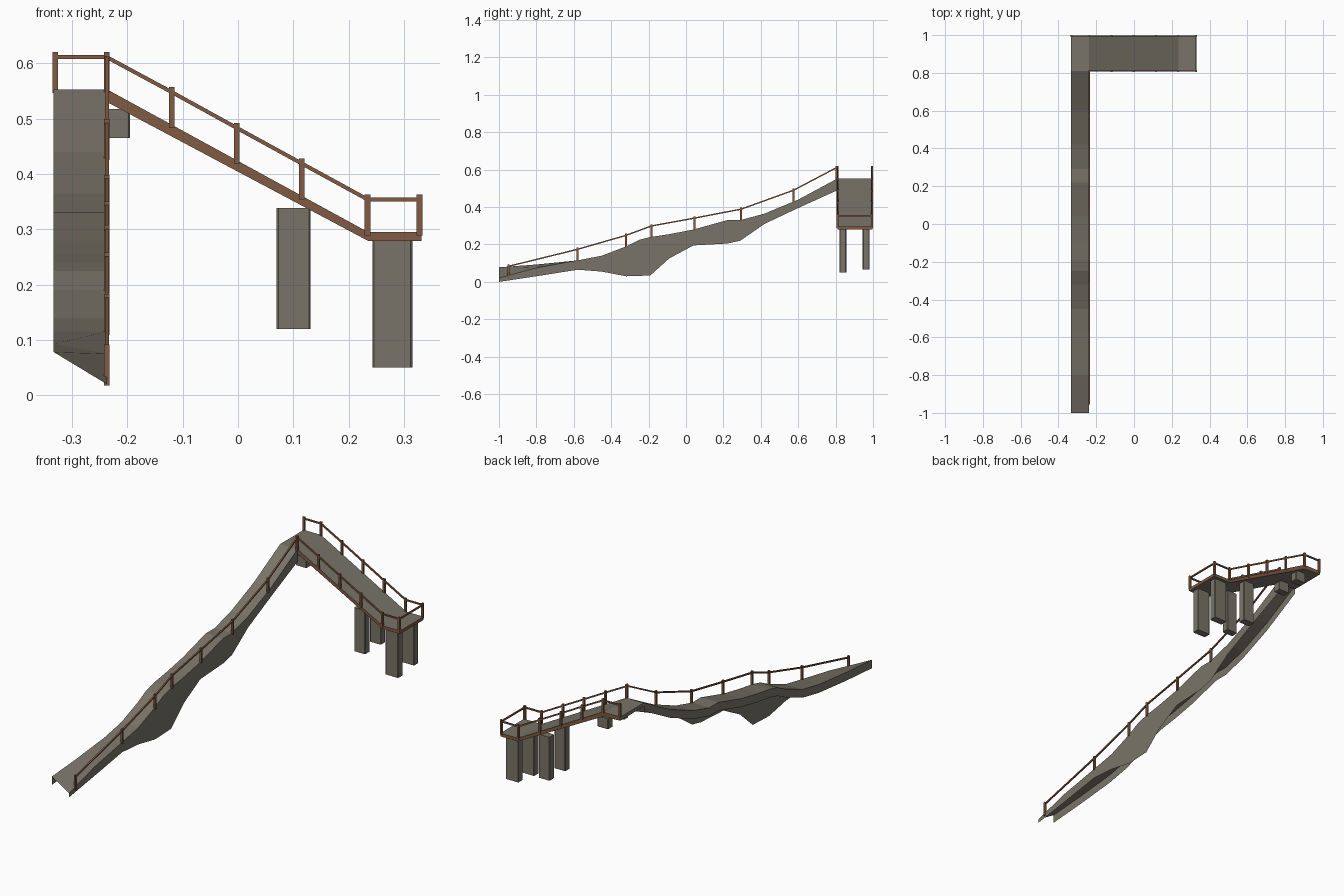
import bpy, bmesh
from mathutils import Vector

cube = bpy.data.objects.get("Cube")
if cube:
    bpy.data.objects.remove(cube, do_unlink=True)


def make_material(name, color):
    m = bpy.data.materials.new(name)
    m.use_nodes = True
    m.diffuse_color = color
    m.node_tree.nodes["Principled BSDF"].inputs["Base Color"].default_value = color
    return m


STONE = make_material("grey stone", (0.19, 0.175, 0.14, 1))
WOOD = make_material("brown wood", (0.22, 0.105, 0.056, 1))


def finish(name, bm, *materials):
    mesh = bpy.data.meshes.new(name)
    bm.to_mesh(mesh)
    bm.free()
    for m in materials:
        mesh.materials.append(m)
    obj = bpy.data.objects.new(name, mesh)
    bpy.context.collection.objects.link(obj)
    return obj


def add_box(bm, lo, hi):
    lo, hi = Vector(lo), Vector(hi)
    verts = bmesh.ops.create_cube(bm, size=1)["verts"]
    for v in verts:
        v.co = (lo + hi) / 2 + v.co * (hi - lo)
    return verts


def add_bar(bm, a, b, size):
    """Square bar between two points."""
    a, b = Vector(a), Vector(b)
    d = b - a
    verts = bmesh.ops.create_cube(bm, size=1)["verts"]
    turn = d.to_track_quat("Z", "Y")
    for v in verts:
        v.co = (a + b) / 2 + turn @ (v.co * Vector((size, size, d.length + size / 2)))


def railing(name, feet, height=0.07, post=0.01, bar=0.007):
    """Posts on each foot point, joined by a top bar."""
    bm = bmesh.new()
    h = post / 2
    for x, y, z in feet:
        add_box(bm, (x - h, y - h, z - 0.004), (x + h, y + h, z + height))
    lift = Vector((0, 0, height - 0.009))
    for a, b in zip(feet, feet[1:]):
        add_bar(bm, Vector(a) + lift, Vector(b) + lift, bar)
    return finish(name, bm, WOOD)


LEFT, RIGHT, END = -0.333, -0.237, 0.332
FRONT, BACK = 0.81, 0.997

# Long ramp: y, outer top, inner top, inner skirt bottom
rows = [
    (-1, .078, .02, 0), (-.8, .093, .075, .03), (-.58, .115, .115, .065),
    (-.45, .14, .14, .055), (-.32, .19, .19, .03), (-.25, .225, .225, .032),
    (-.19, .24, .24, .035), (-.09, .255, .255, .125), (.04, .28, .28, .195),
    (.22, .33, .33, .205), (.29, .33, .33, .22), (.42, .365, .365, .31),
    (.6, .44, .44, .395), (FRONT, .553, .553, .49),
]
bm = bmesh.new()
loops = []
for y, outer, inner, low in rows:
    section = [(LEFT, outer - 0.042), (LEFT, outer), (RIGHT, inner), (RIGHT, low)]
    loops.append([bm.verts.new((x, y, z)) for x, z in section])
for a, b in zip(loops, loops[1:]):
    for i in range(3):
        bm.faces.new((a[i], a[i + 1], b[i + 1], b[i]))
finish("ramp", bm, STONE)

# Deck: landing, slope and lower platform, with wooden edges
top = [(LEFT, .553), (RIGHT, .553), (.235, .295), (END, .295)]
under = [(LEFT, .535), (RIGHT, .53), (.235, .279), (END, .279)]
bm = bmesh.new()
rims = [[[bm.verts.new((x, y, z)) for x, z in line] for line in (top, under)]
        for y in (FRONT, BACK)]
(ft, fu), (bt, bu) = rims
for i in range(3):
    j = i + 1
    bm.faces.new((ft[i], ft[j], bt[j], bt[i]))
    bm.faces.new((fu[j], fu[i], bu[i], bu[j]))
    bm.faces.new((fu[i], fu[j], ft[j], ft[i]))
    bm.faces.new((bu[j], bu[i], bt[i], bt[j]))
bm.faces.new((fu[3], bu[3], bt[3], ft[3]))
bm.faces.new((bu[0], fu[0], ft[0], bt[0]))
bm.normal_update()
for f in bm.faces:
    f.material_index = int(abs(f.normal.y) > 0.9 or f.normal.x > 0.9)
finish("deck", bm, STONE, WOOD)

# Stone columns in pairs: x range, bottom, top, back bottom
for label, x0, x1, low, high, back_low in [
        ("upper", -.255, -.195, .465, .517, .465),
        ("middle", .07, .131, .12, .338, .12),
        ("lower", .243, .315, .05, .281, .065)]:
    for side, y, z in (("front", .82, low), ("back", .945, back_low)):
        bm = bmesh.new()
        add_box(bm, (x0, y, z), (x1, y + .037, high))
        upright = [e for e in bm.edges
                   if abs(e.verts[0].co.z - e.verts[1].co.z) > 0.01]
        bmesh.ops.bevel(bm, geom=upright, offset=0.003, segments=1, affect="EDGES")
        finish(f"{label}_{side}_column", bm, STONE)

# Deck railings
slope = [(RIGHT, .55), (-.12, .487), (-.002, .422), (.115, .358), (.234, .293), (.328, .293)]
front_feet = [(x, FRONT, z) for x, z in slope]
back_feet = [(x, BACK - .002, z) for x, z in [(LEFT + .003, .55)] + slope]
railing("deck_front_railing", front_feet)
railing("deck_back_railing", back_feet)
bm = bmesh.new()
add_bar(bm, (.328, FRONT, .354), (.328, BACK, .354), .007)
finish("deck_end_rail", bm, WOOD)

# Ramp railing along the inner edge
railing("ramp_railing", [(RIGHT, y, z) for y, z in [
    (-.95, .022), (-.58, .113), (-.32, .188), (-.185, .238),
    (.045, .28), (.295, .328), (.575, .429), (FRONT - .005, .55)]])
